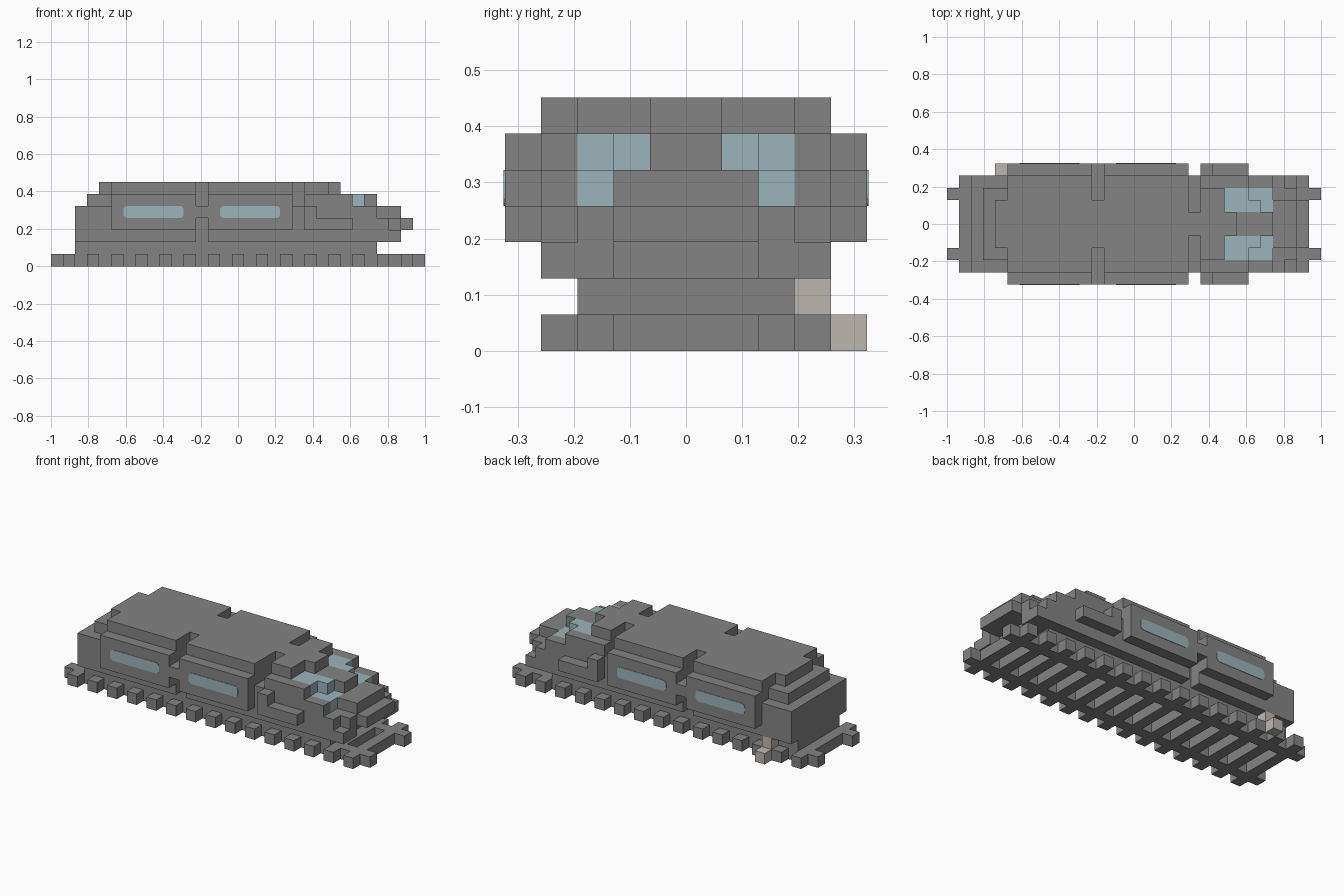
import bpy, bmesh
from itertools import product

old = bpy.data.objects.get("Cube")
if old:
    bpy.data.objects.remove(old)

U = 2 / 31  # block size


def material(name, color):
    m = bpy.data.materials.new(name)
    m.use_nodes = True
    m.diffuse_color = (*color, 1)
    m.node_tree.nodes["Principled BSDF"].inputs["Base Color"].default_value = (*color, 1)
    return m


GREY = material("grey", (0.23, 0.23, 0.23))
GLASS = material("pale_blue_glass", (0.33, 0.46, 0.50))
BEIGE = material("beige", (0.51, 0.47, 0.43))


def box(x0, x1, y0, y1, z0, z1):
    """Block cells, inclusive ranges."""
    return set(product(range(x0, x1 + 1), range(y0, y1 + 1), range(z0, z1 + 1)))


def pair(*ranges):
    """Block cells plus their copy on the other side."""
    cells = box(*ranges)
    return cells | {(x, 9 - y, z) for x, y, z in cells}


def point(x, y, z):
    return (x * U - 1, (y - 5) * U, z * U)


def build(name, cells, occupied, mat):
    """Make a joined skin around the cells, skipping covered faces."""
    bm = bmesh.new()
    for cell in sorted(cells):
        for axis, side in product(range(3), (0, 1)):
            near = list(cell)
            near[axis] += 2 * side - 1
            if tuple(near) in occupied:
                continue
            corners = []
            for a, b in ((0, 0), (1, 0), (1, 1), (0, 1)):
                c = list(cell)
                c[axis] += side
                c[(axis + 1) % 3] += a
                c[(axis + 2) % 3] += b
                corners.append(bm.verts.new(point(*c)))
            bm.faces.new(corners if side else corners[::-1])
    bmesh.ops.remove_doubles(bm, verts=bm.verts, dist=U / 100)
    bmesh.ops.dissolve_limit(bm, angle_limit=0.01, verts=bm.verts, edges=bm.edges)
    mesh = bpy.data.meshes.new(name)
    bm.to_mesh(mesh)
    bm.free()
    mesh.materials.append(mat)
    bpy.context.collection.objects.link(bpy.data.objects.new(name, mesh))


# Track: two rails crossed by evenly spaced ties
track = pair(0, 30, 2, 2, 0, 0)
for x in range(1, 30, 2):
    track |= box(x, x, 1, 8, 0, 0)

# Hull, from undercarriage to stepped roof
hull = box(2, 26, 2, 7, 1, 1)
hull |= box(2, 27, 1, 8, 2, 2) | pair(28, 28, 1, 2, 2, 2)
hull |= box(2, 27, 1, 8, 3, 3)
hull |= box(2, 26, 1, 8, 4, 4)
hull |= box(3, 4, 2, 7, 5, 5) | box(5, 24, 1, 8, 5, 5)
hull |= box(4, 4, 3, 6, 6, 6) | box(5, 19, 1, 8, 6, 6) | box(20, 22, 2, 7, 6, 6)

# Stepped nose
hull |= box(28, 28, 2, 7, 3, 3) | box(29, 29, 3, 6, 3, 3)
hull |= box(27, 28, 3, 6, 4, 4) | box(25, 26, 4, 5, 5, 5) | box(23, 23, 4, 5, 6, 6)

# Grooves between the body sections
hull -= pair(12, 12, 1, 1, 2, 3) | pair(12, 12, 1, 2, 5, 6)
hull -= pair(20, 20, 1, 3, 5, 6)

# Side panels with their joining strip
panels = pair(5, 11, 0, 0, 3, 5) | pair(13, 19, 0, 0, 3, 5) | pair(12, 12, 0, 0, 4, 4)

# L-shaped cab steps
steps = pair(21, 24, 0, 0, 3, 3) | pair(21, 21, 0, 0, 4, 4)

# Windscreen blocks replace hull blocks
glass = pair(23, 24, 2, 2, 5, 5) | pair(23, 25, 3, 3, 5, 5)
glass |= pair(25, 26, 2, 2, 4, 4) | pair(26, 26, 3, 3, 4, 4)
hull -= glass

# Small beige bracket on one side
bracket = {(4, 9, 0), (4, 8, 1)}

parts = {
    "track": (track, GREY),
    "hull": (hull, GREY),
    "side_panels": (panels, GREY),
    "cab_steps": (steps, GREY),
    "windscreen": (glass, GLASS),
    "side_bracket": (bracket, BEIGE),
}
occupied = set().union(*(cells for cells, mat in parts.values()))
for name, (cells, mat) in parts.items():
    build(name, cells, occupied, mat)

# Rounded side windows as thin plates
for side, y in (("right", 0), ("left", 10)):
    for label, start in (("rear", 6), ("front", 14)):
        bpy.ops.mesh.primitive_cube_add(size=1)
        window = bpy.context.object
        window.name = f"{label}_{side}_window"
        for v in window.data.vertices:
            v.co = (v.co.x * 5 * U, v.co.y * 0.005, v.co.z * U)
        window.location = point(start + 2.5, y, 4.5)
        bm = bmesh.new()
        bm.from_mesh(window.data)
        rims = [e for e in bm.edges if abs((e.verts[0].co - e.verts[1].co).y) > 0.001]
        bmesh.ops.bevel(bm, geom=rims, offset=U * 0.35, segments=4, profile=0.5,
                        affect="EDGES", clamp_overlap=False)
        bm.to_mesh(window.data)
        bm.free()
        window.data.materials.append(GLASS)
